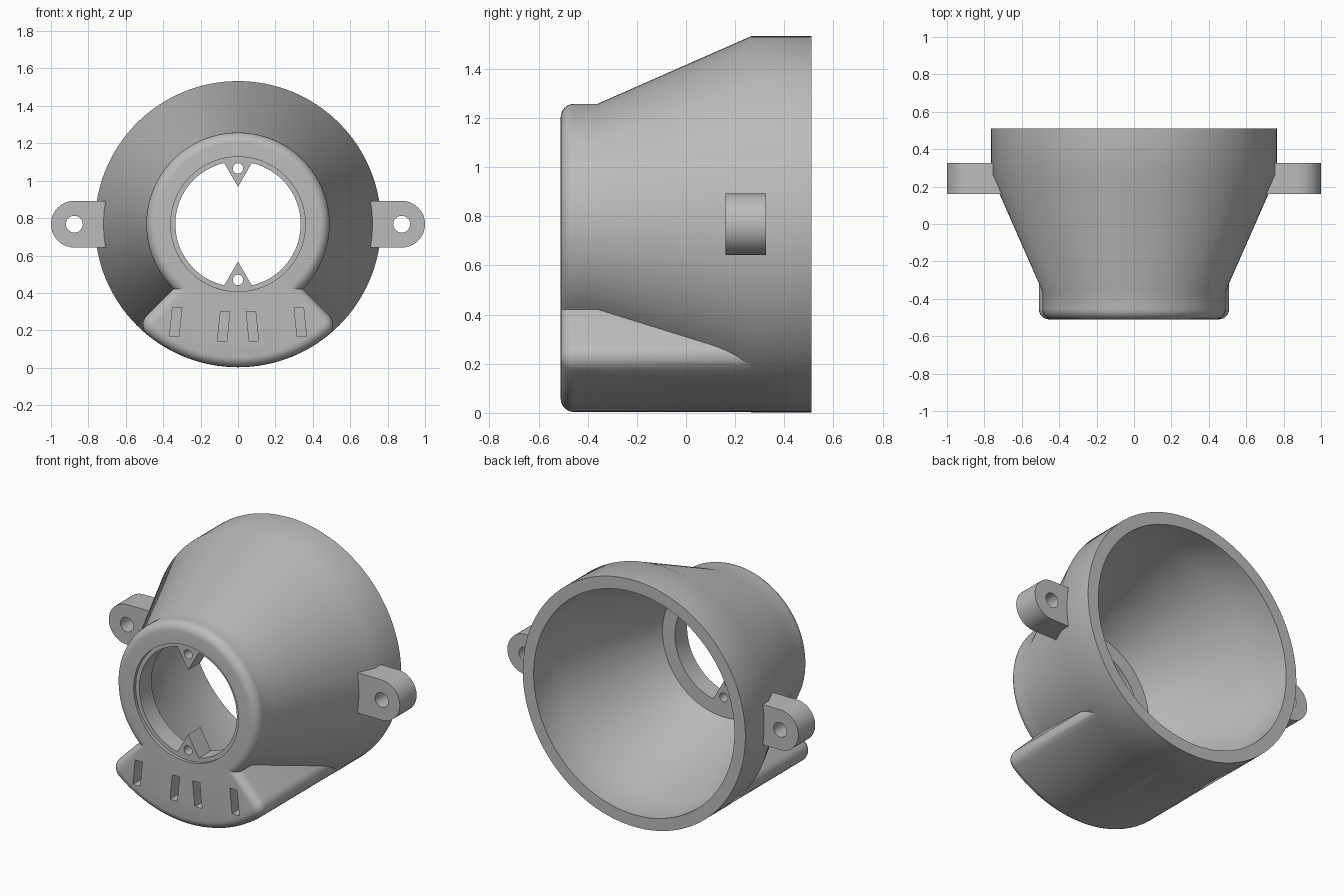
import bpy, bmesh
from math import sin, cos, pi, sqrt, asin

if "Cube" in bpy.data.objects:
    bpy.data.objects.remove(bpy.data.objects["Cube"], do_unlink=True)

CZ = 0.7675           # height of the main axis
R = 0.765             # outer radius
FRONT, BACK = -0.51, 0.51
FILLET = 0.055
STEPS = 6

grey = bpy.data.materials.new("plain grey")
grey.use_nodes = True
colour = (0.5, 0.5, 0.5, 1)
grey.diffuse_color = colour
grey.node_tree.nodes["Principled BSDF"].inputs["Base Color"].default_value = colour


def loft(name, rings):
    """Closed solid through rings of (y, [(x, z), ...])."""
    bm = bmesh.new()
    loops = [[bm.verts.new((x, y, z)) for x, z in pts] for y, pts in rings]
    for a, b in zip(loops, loops[1:]):
        for i in range(len(a)):
            j = (i + 1) % len(a)
            bm.faces.new((a[i], a[j], b[j], b[i]))
    bm.faces.new(loops[0])
    bm.faces.new(loops[-1])
    bmesh.ops.recalc_face_normals(bm, faces=bm.faces)
    mesh = bpy.data.meshes.new(name)
    bm.to_mesh(mesh)
    bm.free()
    mesh.materials.append(grey)
    obj = bpy.data.objects.new(name, mesh)
    bpy.context.collection.objects.link(obj)
    return obj


def circle(r, x=0, z=CZ, n=128):
    return [(x + r * cos(2 * pi * i / n), z + r * sin(2 * pi * i / n)) for i in range(n)]


def lathe(name, profile):
    return loft(name, [(y, circle(r)) for r, y in profile])


def prism(name, pts, y0, y1):
    return loft(name, [(y0, pts), (y1, pts)])


def combine(target, tool, operation):
    """Apply a boolean and remove the tool."""
    mod = target.modifiers.new("join", 'BOOLEAN')
    mod.operation, mod.solver, mod.object = operation, 'EXACT', tool
    bpy.context.view_layer.objects.active = target
    bpy.ops.object.modifier_apply(modifier=mod.name)
    bpy.data.objects.remove(tool, do_unlink=True)


def fillet_steps():
    """Inset and y position along the rounded front edge."""
    for i in range(STEPS + 1):
        a = pi / 2 * i / STEPS
        yield FILLET * (1 - sin(a)), FRONT + FILLET * (1 - cos(a))


def wedge(d, corner=0.07, r=R - 0.001):
    """Downward quarter sector with round outer corners, inset by d."""
    half = pi / 4
    ac = half - asin(corner / (r - corner))
    right = [((r - d) * sin(ac * i / 16), -(r - d) * cos(ac * i / 16)) for i in range(17)]
    cx, cz = (r - corner) * sin(ac), -(r - corner) * cos(ac)
    for i in range(1, 9):
        a = ac + (half + pi / 2 - ac) * i / 8
        right.append((cx + (corner - d) * sin(a), cz - (corner - d) * cos(a)))
    left = [(-x, z) for x, z in right[:0:-1]]
    return [(x, z + CZ) for x, z in right + [(0, -d * sqrt(2))] + left]


# Funnel shaped housing with a rounded front collar
housing = lathe("housing", [(0.49 - d, y) for d, y in fillet_steps()]
                + [(0.49, -0.36), (R, 0.265), (R, BACK)])

# Lower sector block
block = loft("lower_block", [(y, wedge(d)) for d, y in fillet_steps()] + [(0.3, wedge(0))])
combine(housing, block, 'UNION')

# Hollow interior, front opening and shallow recess
bore = lathe("bore", [(0.36, -0.6), (0.36, -0.49), (0.335, -0.49), (0.335, -0.37),
                      (0.42, -0.37), (0.69, 0.265), (0.69, 0.6)])
combine(housing, bore, 'DIFFERENCE')

# Four leaning slots in the block
for side in (-1, 1):
    for x, z in ((0.077, 0.222), (0.333, 0.245)):
        w, h, lean = 0.025, 0.078, 0.008
        pts = [(side * (x + u * w - v * lean), z + v * h)
               for u, v in ((-1, -1), (1, -1), (1, 1), (-1, 1))]
        combine(housing, prism("slot", pts, -0.6, -0.37), 'DIFFERENCE')

# Drilled triangular screw tabs, top and bottom of the opening
for s in (1, -1):
    tab = prism("screw_tab", [(0, CZ + s * 0.2), (0.087, CZ + s * 0.35),
                              (-0.087, CZ + s * 0.35)], -0.49, -0.37)
    combine(housing, tab, 'UNION')
    drill = prism("drill", circle(0.028, 0, CZ + s * 0.298, 32), -0.6, -0.3)
    combine(housing, drill, 'DIFFERENCE')

# Side mounting ears with round ends and bolt holes
parts = [housing]
for name, s in (("left_ear", 1), ("right_ear", -1)):
    arc = [(s * (0.875 + 0.125 * cos(a)), CZ + 0.125 * sin(a))
           for a in (-pi / 2 + pi * i / 32 for i in range(33))]
    ear = prism(name, arc + [(s * 0.703, CZ + 0.125), (s * 0.703, CZ - 0.125)], 0.16, 0.325)
    combine(ear, prism("drill", circle(0.045, s * 0.875, CZ, 48), 0, 0.5), 'DIFFERENCE')
    parts.append(ear)

# Smooth shading with crisp edges
bpy.ops.object.select_all(action='DESELECT')
for obj in parts:
    obj.select_set(True)
bpy.context.view_layer.objects.active = housing
bpy.ops.object.shade_smooth_by_angle(angle=pi / 6)
